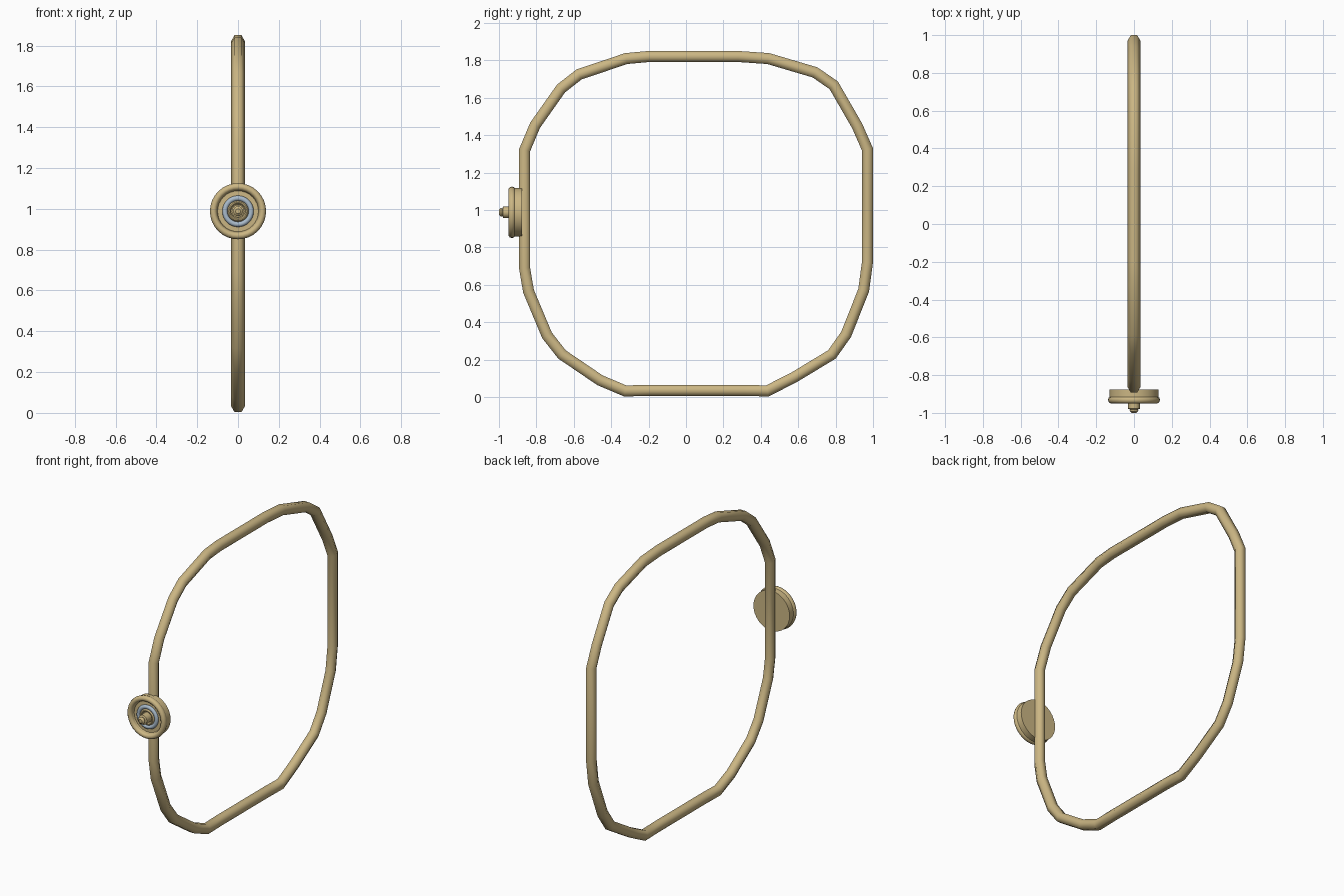
import bpy, bmesh, math
from mathutils import Vector

if "Cube" in bpy.data.objects:
    bpy.data.objects.remove(bpy.data.objects["Cube"])


def material(name, rgb):
    m = bpy.data.materials.new(name)
    m.diffuse_color = (*rgb, 1)
    m.use_nodes = True
    m.node_tree.nodes["Principled BSDF"].inputs["Base Color"].default_value = m.diffuse_color
    return m


brass = material("warm_brass", (0.60, 0.47, 0.23))
steel = material("blue_steel", (0.40, 0.50, 0.60))


def finish(name, bm, mat, angle):
    bmesh.ops.recalc_face_normals(bm, faces=bm.faces)
    mesh = bpy.data.meshes.new(name)
    bm.to_mesh(mesh)
    bm.free()
    mesh.materials.append(mat)
    ob = bpy.data.objects.new(name, mesh)
    bpy.context.collection.objects.link(ob)
    bpy.ops.object.select_all(action='DESELECT')
    bpy.context.view_layer.objects.active = ob
    ob.select_set(True)
    bpy.ops.object.shade_smooth_by_angle(angle=math.radians(angle))
    return ob


def bridge(bm, a, b):
    for i in range(len(a)):
        j = (i + 1) % len(a)
        bm.faces.new((a[i], a[j], b[j], b[i]))


def closed_tube(name, path, radius, sides, mat):
    """Mitred tube around a closed (y, z) path."""
    bm = bmesh.new()
    pts = [Vector(p) for p in path]
    loops = []
    for i, p in enumerate(pts):
        d0 = (p - pts[i - 1]).normalized()
        d1 = (pts[(i + 1) % len(pts)] - p).normalized()
        t = (d0 + d1).normalized()
        n = Vector((-t.y, t.x)) / t.dot(d0)
        loop = []
        for k in range(sides):
            a = 2 * math.pi * k / sides
            q = p + n * radius * math.sin(a)
            loop.append(bm.verts.new((radius * math.cos(a), q.x, q.y)))
        loops.append(loop)
    for i, loop in enumerate(loops):
        bridge(bm, loops[i - 1], loop)
    return finish(name, bm, mat, 70)


KNOB_Z = 0.988


def lathe(name, profile, mat, sides=32, closed=False):
    """Turn a (radius, y) profile around the knob axis."""
    bm = bmesh.new()
    loops = [[bm.verts.new((r * math.cos(2 * math.pi * k / sides), y,
                            KNOB_Z + r * math.sin(2 * math.pi * k / sides)))
              for k in range(sides)] for r, y in profile]
    for a, b in zip(loops, loops[1:]):
        bridge(bm, a, b)
    if closed:
        bridge(bm, loops[-1], loops[0])
    else:
        bm.faces.new(loops[0])
        bm.faces.new(loops[-1])
    return finish(name, bm, mat, 40)


def ring_profile(r, y, rr, ry, n=10):
    return [(r + rr * math.cos(2 * math.pi * i / n),
             y + ry * math.sin(2 * math.pi * i / n)) for i in range(n)]


# Hexagonal tube bent into a rounded square
path = [(-0.20, 1.821), (0.28, 1.821), (0.44, 1.81), (0.69, 1.736),
        (0.79, 1.667), (0.915, 1.45), (0.97, 1.325), (0.97, 0.72),
        (0.95, 0.572), (0.856, 0.335), (0.78, 0.228), (0.58, 0.107),
        (0.435, 0.033), (0.30, 0.036), (-0.19, 0.036), (-0.325, 0.033),
        (-0.46, 0.09), (-0.663, 0.228), (-0.743, 0.33), (-0.842, 0.566),
        (-0.863, 0.69), (-0.863, 1.32), (-0.807, 1.453), (-0.668, 1.65),
        (-0.572, 1.725), (-0.32, 1.81)]
closed_tube("hoop", path, 0.034, 6, brass)

# Round knob body, dished at the front
lathe("knob_body", [(0.13, -0.877), (0.13, -0.92), (0.105, -0.935),
                    (0.10, -0.922), (0.078, -0.922), (0.05, -0.926)], brass)
lathe("knob_rim", ring_profile(0.12, -0.931, 0.0175, 0.019), brass, closed=True)

# Steel inlay with a raised ring inside it
lathe("steel_ring", ring_profile(0.064, -0.926, 0.013, 0.012), steel, closed=True)
lathe("inner_ring", ring_profile(0.043, -0.928, 0.009, 0.012), brass, closed=True)

# Stem with a small flared tip
lathe("stem", [(0.031, -0.915), (0.031, -0.978), (0.02, -0.982),
               (0.024, -0.990), (0.012, -1.0)], brass, sides=16)
